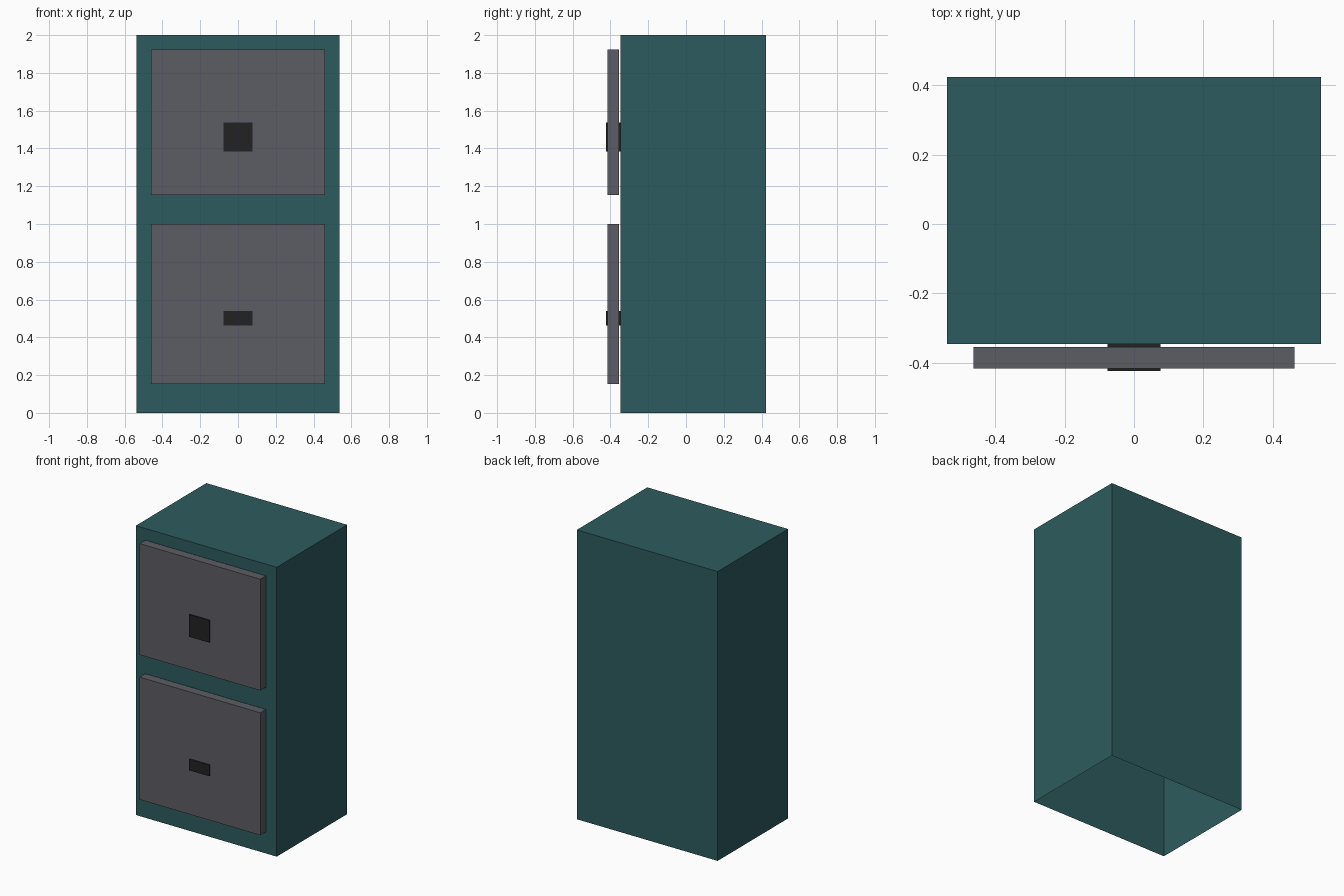
import bpy, bmesh
from mathutils import Vector

if "Cube" in bpy.data.objects:
    bpy.data.objects.remove(bpy.data.objects["Cube"])

U = 2 / 26  # grid unit: the cabinet is 26 units tall
Y0 = -5.5   # foremost plane (handle fronts), in units


def material(name, rgb):
    m = bpy.data.materials.new(name)
    m.diffuse_color = (*rgb, 1)
    m.use_nodes = True
    m.node_tree.nodes["Principled BSDF"].inputs["Base Color"].default_value = m.diffuse_color
    return m


teal = material("dark teal", (0.027, 0.105, 0.112))
grey = material("slate grey", (0.107, 0.109, 0.130))
black = material("soft black", (0.016, 0.016, 0.016))


def box(name, lo, hi, mat, open_bottom=False):
    """Flat-shaded box between two corners given in grid units."""
    lo, hi = Vector(lo) * U, Vector(hi) * U
    bm = bmesh.new()
    bmesh.ops.create_cube(bm, size=1)
    for v in bm.verts:
        v.co = Vector((v.co[i] + 0.5) * (hi[i] - lo[i]) + lo[i] for i in range(3))
    bm.normal_update()
    if open_bottom:
        down = [f for f in bm.faces if f.normal.z < -0.9]
        bmesh.ops.delete(bm, geom=down, context='FACES_ONLY')
    mesh = bpy.data.meshes.new(name)
    bm.to_mesh(mesh)
    bm.free()
    mesh.materials.append(mat)
    obj = bpy.data.objects.new(name, mesh)
    bpy.context.collection.objects.link(obj)
    return obj


# Cabinet shell, open underneath
box("cabinet_body", (-7, Y0 + 1, 0), (7, 5.5, 26), teal, open_bottom=True)

# Drawer fronts float just ahead of the shell; handles pass through them
for level, panel_z, handle_z in (("lower", (2, 13), (6, 7)),
                                 ("upper", (15, 25), (18, 20))):
    box(level + "_drawer_front", (-6, Y0 + 0.1, panel_z[0]),
        (6, Y0 + 0.9, panel_z[1]), grey)
    box(level + "_drawer_handle", (-1, Y0, handle_z[0]),
        (1, Y0 + 1, handle_z[1]), black)
